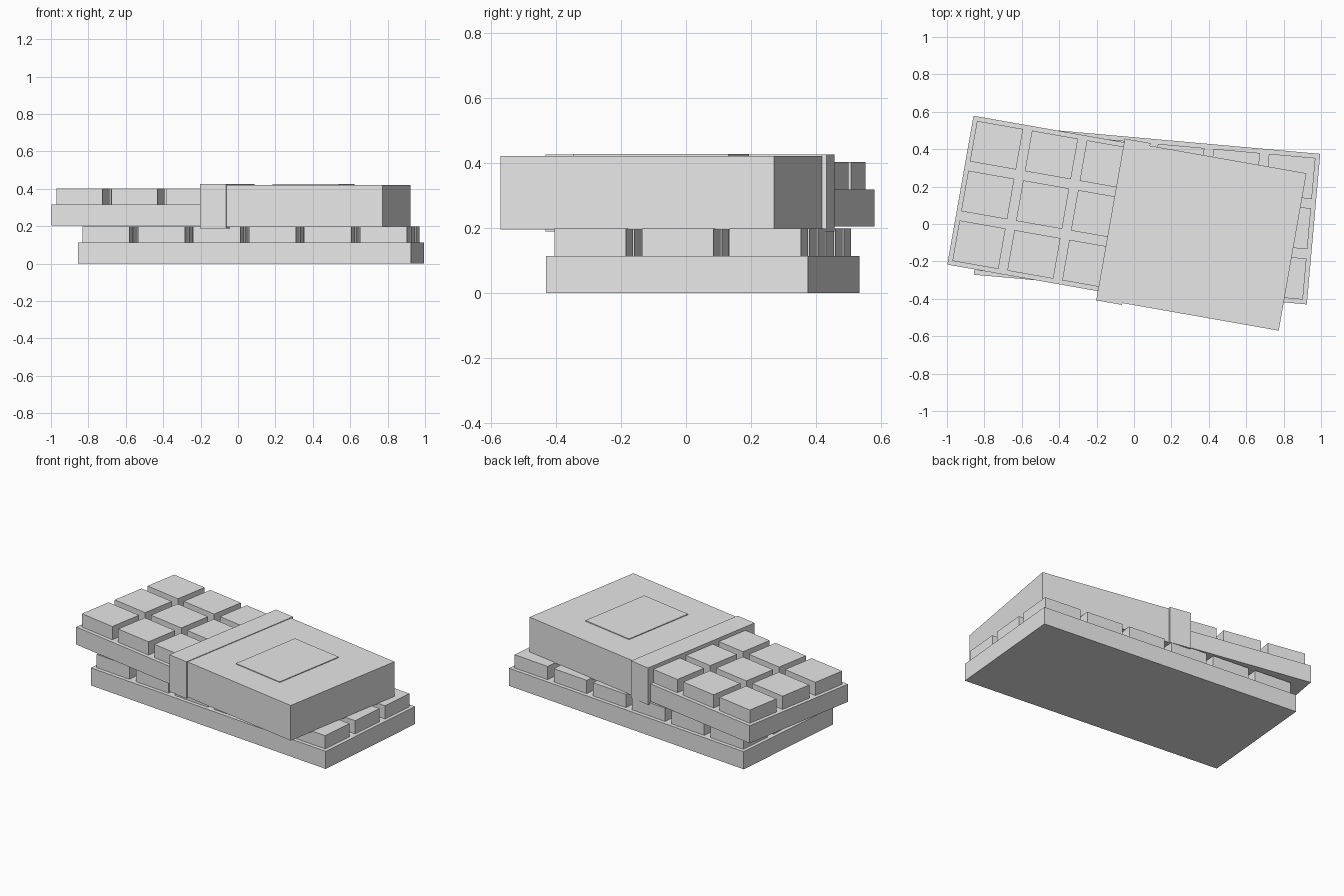
import bpy
from math import radians
from mathutils import Matrix, Vector

old = bpy.data.objects.get("Cube")
if old:
    bpy.data.objects.remove(old, do_unlink=True)

grey = bpy.data.materials.new("light_grey")
grey.use_nodes = True
colour = (0.8, 0.8, 0.8, 1)
grey.diffuse_color = colour
grey.node_tree.nodes["Principled BSDF"].inputs["Base Color"].default_value = colour


def box(name, low, high, turn):
    """Box between two corners, then turned about the vertical axis."""
    low, high = Vector(low), Vector(high)
    bpy.ops.mesh.primitive_cube_add(size=1)
    ob = bpy.context.object
    ob.name = name
    ob.data.materials.append(grey)
    spin = Matrix.Rotation(radians(turn), 4, "Z")
    ob.data.transform(spin @ Matrix.Translation((low + high) / 2)
                      @ Matrix.Diagonal((*(high - low), 1)))
    return ob


def bar(name, cx, cy, z, turn):
    """Slab carrying a grid of raised square pieces."""
    length, width, base, top = 1.787, 0.808, 0.113, 0.198
    box(name + "_slab", (cx - length / 2, cy - width / 2, z),
        (cx + length / 2, cy + width / 2, z + base), turn)
    for col in range(6):
        for row in range(3):
            x = cx + (col - 2.5) * 0.298
            y = cy + (row - 1) * 0.27
            box(f"{name}_piece_{col}_{row}", (x - 0.125, y - 0.11, z + base),
                (x + 0.125, y + 0.11, z + top), turn)


# Two crossed bars, each placed in its own turned frame
bar("lower_bar", 0.065, 0.058, 0, -5.1)
bar("upper_bar", -0.052, 0.017, 0.204, -10)

# Wrapper around the upper bar, its folded band and the label plate
box("wrapper", (-0.12, -0.427, 0.195), (0.861, 0.427, 0.421), -10)
box("wrapper_band", (-0.128, -0.437, 0.188), (0.012, 0.441, 0.425), -10)
box("label_plate", (0.232, -0.249, 0.42), (0.592, 0.237, 0.426), -10)
